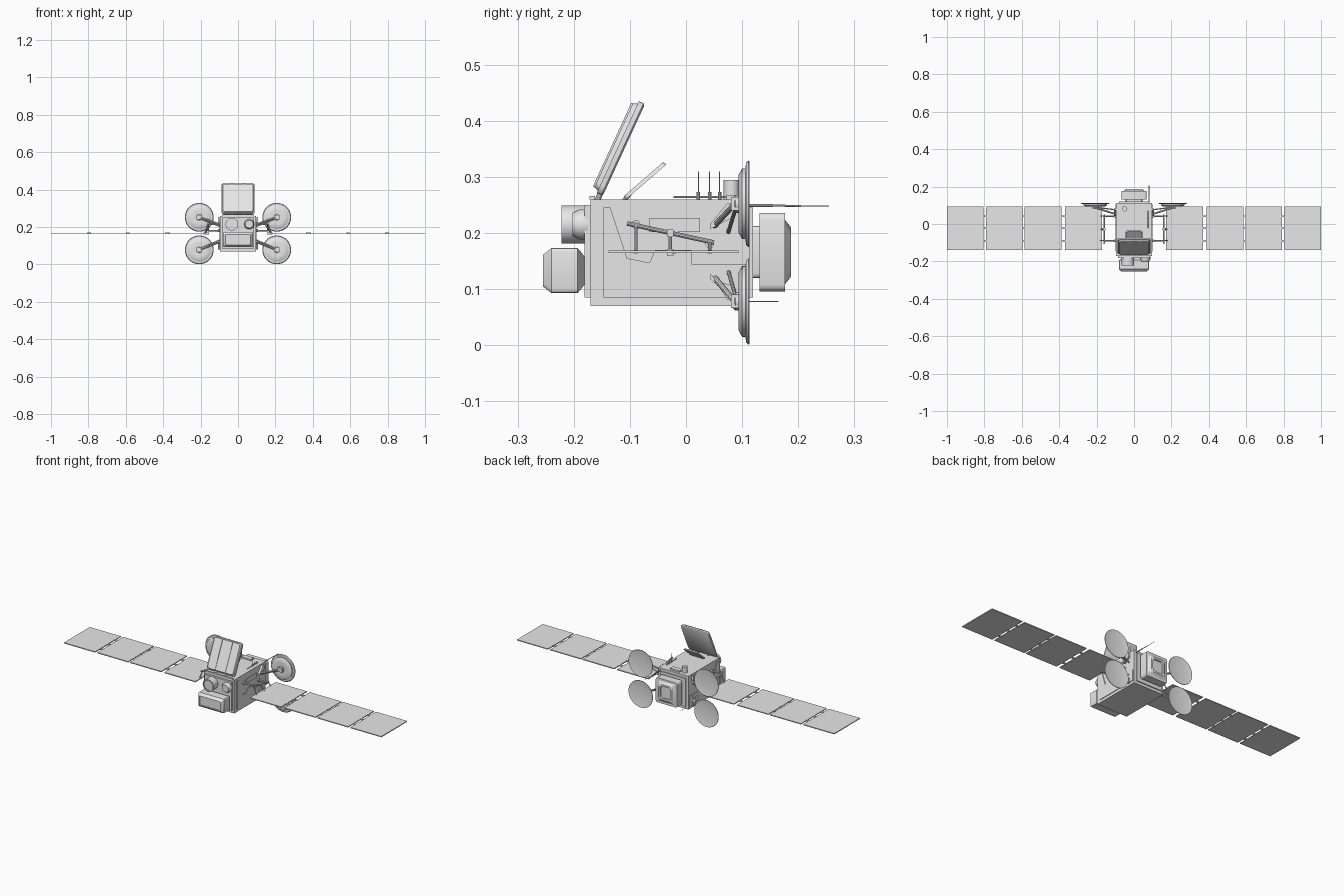
import bpy, bmesh
from math import cos, sin, pi, radians
from mathutils import Vector, Matrix

old = bpy.data.objects.get("Cube")
if old:
    bpy.data.objects.remove(old, do_unlink=True)

grey = bpy.data.materials.new("light_grey")
grey.use_nodes = True
grey.diffuse_color = (0.8, 0.8, 0.8, 1)
grey.node_tree.nodes["Principled BSDF"].inputs["Base Color"].default_value = (0.8, 0.8, 0.8, 1)
parts = []


def finish(name, bm, matrix=None):
    bmesh.ops.recalc_face_normals(bm, faces=bm.faces)
    mesh = bpy.data.meshes.new(name)
    bm.to_mesh(mesh)
    bm.free()
    mesh.materials.append(grey)
    ob = bpy.data.objects.new(name, mesh)
    if matrix:
        ob.matrix_world = matrix
    bpy.context.collection.objects.link(ob)
    parts.append(ob)
    return ob


def skin(name, rings, matrix=None):
    """Join equal rings of points and cap both ends."""
    bm = bmesh.new()
    loops = [[bm.verts.new(p) for p in ring] for ring in rings]
    n = len(loops[0])
    for a, b in zip(loops, loops[1:]):
        for i in range(n):
            j = (i + 1) % n
            bm.faces.new((a[i], a[j], b[j], b[i]))
    bm.faces.new(loops[0])
    bm.faces.new(loops[-1])
    return finish(name, bm, matrix)


def box(name, x, y, z):
    """Box from (low, high) ranges."""
    return skin(name, [[(x[0], y[0], h), (x[1], y[0], h), (x[1], y[1], h), (x[0], y[1], h)] for h in z])


def plate(name, outline, x0, x1):
    """Side outline in y, z pushed along x."""
    return skin(name, [[(x, y, z) for y, z in outline] for x in (x0, x1)])


def revolve(name, centre, profile, sides=32):
    """Profile of (radius, y) turned about the y axis."""
    cx, cz = centre
    return skin(name, [[(cx + r * cos(2 * pi * i / sides), y, cz + r * sin(2 * pi * i / sides))
                        for i in range(sides)] for r, y in profile])


def loft(name, sections, corner, matrix):
    """Rounded rectangles (y, half width, half height) joined along y."""
    rings = []
    for y, w, h in sections:
        ring = []
        for k, (sx, sz) in enumerate(((1, 1), (-1, 1), (-1, -1), (1, -1))):
            for s in range(4):
                a = pi / 2 * (k + s / 3)
                ring.append((sx * (w - corner) + corner * cos(a), y, sz * (h - corner) + corner * sin(a)))
        rings.append(ring)
    return skin(name, rings, matrix)


def rod(name, a, b, r, sides=10):
    a, b = Vector(a), Vector(b)
    d = b - a
    bm = bmesh.new()
    bmesh.ops.create_cone(bm, cap_ends=True, segments=sides, radius1=r, radius2=r, depth=d.length)
    return finish(name, bm, Matrix.Translation((a + b) / 2) @ d.to_track_quat('Z', 'Y').to_matrix().to_4x4())


def at(x, y, z, tilt=0):
    return Matrix.Translation((x, y, z)) @ Matrix.Rotation(radians(tilt), 4, 'X')


# Main body with its front and rear plates
box("body", (-0.095, 0.095), (-0.17, 0.113), (0.07, 0.26))
box("front_plate", (-0.085, 0.085), (-0.181, -0.17), (0.085, 0.25))
box("top_front_lip", (-0.085, 0.085), (-0.172, -0.162), (0.26, 0.266))
box("rear_plate", (-0.08, 0.08), (0.113, 0.119), (0.085, 0.245))

# Front equipment
loft("front_box", [(-0.181, 0.06, 0.025), (-0.187, 0.07, 0.033), (-0.193, 0.081, 0.04),
                   (-0.24, 0.081, 0.04), (-0.255, 0.068, 0.028), (-0.255, 0.064, 0.024),
                   (-0.251, 0.064, 0.024)], 0.006, at(0, 0, 0.133))
revolve("large_drum", (-0.033, 0.215), [(0.02, -0.175), (0.02, -0.18), (0.034, -0.18),
                                        (0.034, -0.222), (0.029, -0.222), (0.029, -0.216)])
revolve("small_drum", (0.06, 0.215), [(0.027, -0.175), (0.027, -0.19), (0.021, -0.202)])

# Rear docking unit
loft("rear_neck", [(0.117, 0.045, 0.046), (0.135, 0.045, 0.046)], 0.008, at(0, 0, 0.166))
loft("rear_unit", [(0.131, 0.068, 0.07), (0.176, 0.068, 0.07), (0.176, 0.056, 0.058),
                   (0.187, 0.042, 0.044), (0.187, 0.032, 0.034), (0.181, 0.03, 0.032)],
     0.012, at(0, 0, 0.166))

# Tilted reflector panels on top
big = at(0, -0.117, 0.351, -24.7)
loft("large_reflector", [(-0.005, 0.089, 0.09), (0.004, 0.089, 0.09), (0.007, 0.085, 0.086)], 0.014, big)
loft("large_reflector_face", [(-0.013, 0.08, 0.082), (-0.004, 0.084, 0.086)], 0.012, big)
for x in (-0.032, 0.032):
    loft("reflector_rib", [(-0.016, 0.003, 0.082), (-0.012, 0.003, 0.082)], 0.001, big @ at(x, 0, 0))
    rod("large_reflector_hinge", (x, -0.158, 0.257), (x, -0.148, 0.283), 0.005)
    rod("small_reflector_hinge", (x * 0.8, -0.111, 0.257), (x * 0.8, -0.1, 0.27), 0.004)
small = at(0, -0.073, 0.293, -49)
loft("small_reflector", [(-0.004, 0.043, 0.046), (0.003, 0.045, 0.048)], 0.01, small)

# Roof equipment and whip antennas
rod("roof_drum", (-0.05, 0.081, 0.255), (-0.05, 0.081, 0.294), 0.014, 20)
box("roof_box", (-0.03, 0.03), (0.072, 0.1), (0.255, 0.268))
rod("antenna_rail", (0.075, -0.022, 0.264), (0.075, 0.07, 0.264), 0.002)
for y in (0.022, 0.042, 0.06):
    rod("whip_base", (0.075, y, 0.26), (0.075, y, 0.273), 0.003)
    rod("whip", (0.075, y, 0.26), (0.075, y, 0.31), 0.0009)
rod("rear_antenna_base", (0.08, 0.112, 0.249), (0.08, 0.155, 0.249), 0.003)
rod("rear_antenna_sleeve", (0.08, 0.15, 0.249), (0.08, 0.205, 0.248), 0.0018)
rod("rear_antenna", (0.08, 0.2, 0.248), (0.08, 0.255, 0.248), 0.0009)
rod("lower_rear_antenna", (-0.08, 0.112, 0.078), (-0.08, 0.165, 0.078), 0.001)

side_outline = [(-0.147, 0.245), (-0.135, 0.245), (-0.105, 0.155), (-0.065, 0.147), (-0.055, 0.17),
                (0.01, 0.17), (0.01, 0.145), (0.108, 0.145), (0.108, 0.085), (-0.147, 0.085)]
panel_spans = [(0.172, 0.368), (0.387, 0.585), (0.596, 0.79), (0.804, 1.0)]
dish_profile = [(0.035, 0.094), (0.052, 0.094), (0.063, 0.1), (0.063, 0.106), (0.073, 0.107),
                (0.077, 0.111), (0.076, 0.113), (0.055, 0.11), (0.025, 0.108)]

for s, side in ((1, "left"), (-1, "right")):
    # Side cover plates
    plate(side + "_cover", side_outline, s * 0.094, s * 0.099)
    box(side + "_vent", (s * 0.094, s * 0.1), (-0.065, 0.025), (0.202, 0.227))

    # Solar wing
    for x0, x1 in panel_spans:
        box(side + "_solar_panel", (s * x0, s * x1), (-0.138, 0.094), (0.164, 0.169))
    for (_, x0), (x1, _) in zip(panel_spans, panel_spans[1:]):
        for y in (0.042, -0.022, -0.09):
            box(side + "_panel_hinge", (s * (x0 - 0.004), s * (x1 + 0.004)), (y - 0.004, y + 0.004), (0.163, 0.17))

    # Wing yoke
    hub = (s * 0.16, -0.028, 0.2)
    ends = [(s * 0.16, -0.105, 0.217), (s * 0.16, 0.05, 0.183)]
    rod(side + "_yoke_bar", *ends, 0.004)
    for x, y, z in ends:
        inner = y * 0.85
        rod(side + "_yoke_arm", (s * 0.09, inner, z - 0.002), (x, inner, z - 0.002), 0.004)
        rod(side + "_yoke_collar", (s * 0.094, inner, z - 0.002), (s * 0.108, inner, z - 0.002), 0.008)
        rod(side + "_yoke_link", (x, inner, z), (s * 0.178, inner, 0.168), 0.003)
    box(side + "_yoke_hub", (s * 0.153, s * 0.167), (-0.034, -0.022), (0.194, 0.206))
    rod(side + "_hub_post", hub, (s * 0.176, -0.028, 0.168), 0.003)
    box(side + "_wing_root", (s * 0.155, s * 0.185), (-0.034, -0.022), (0.159, 0.171))

    # Dish antennas on their arms
    for cz, root, tag in ((0.252, 0.212, "upper"), (0.078, 0.122, "lower")):
        name = side + "_" + tag
        cx = s * 0.207
        v = 1 if cz > root else -1
        revolve(name + "_dish", (cx, cz), dish_profile, 40)
        revolve(name + "_dish_hub", (cx, cz), [(0.012, 0.084), (0.016, 0.088), (0.016, 0.095)], 20)
        rod(name + "_arm", (s * 0.09, 0.05, root), (cx, 0.087, cz), 0.005)
        rod(name + "_brace", (s * 0.09, 0.075, root - 0.012 * v), (cx - s * 0.015, 0.088, cz - 0.01 * v), 0.0035)
        plate(name + "_bracket", [(0.044, root - 0.005), (0.044, root + 0.005), (0.074, root + 0.041 * v),
                                  (0.084, root + 0.041 * v), (0.084, root + 0.016 * v)], s * 0.094, s * 0.107)
        box(name + "_mount", (cx - 0.014, cx + 0.014), (0.08, 0.095), (cz - 0.012, cz + 0.012))

# Smooth the round parts and keep the edges sharp
bpy.ops.object.select_all(action='DESELECT')
for ob in parts:
    ob.select_set(True)
bpy.context.view_layer.objects.active = parts[0]
bpy.ops.object.shade_smooth_by_angle(angle=radians(30))
